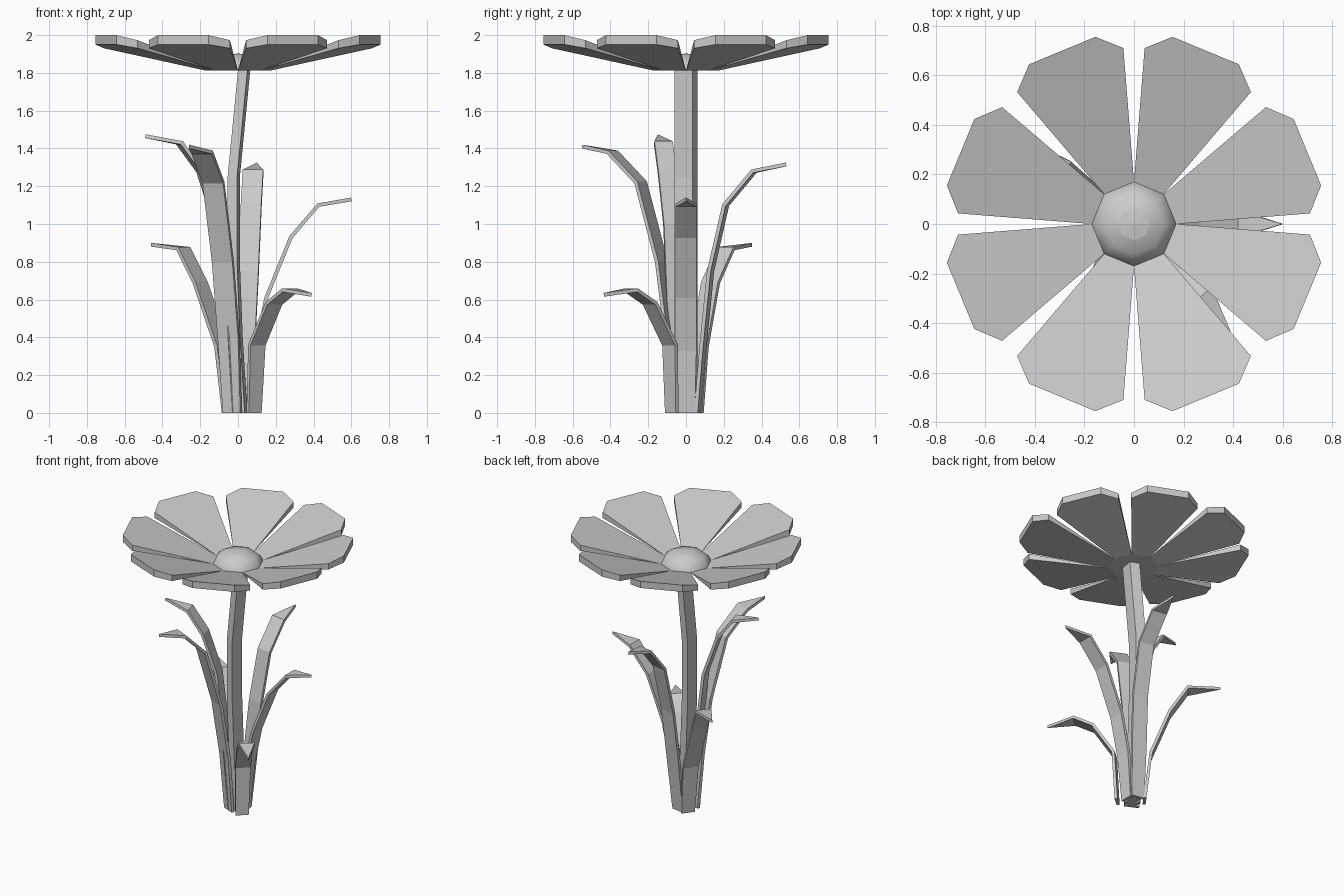
import bpy, math
from mathutils import Vector

if "Cube" in bpy.data.objects:
    bpy.data.objects.remove(bpy.data.objects["Cube"])


def make(name, verts, faces):
    me = bpy.data.meshes.new(name)
    me.from_pydata([tuple(v) for v in verts], [], faces)
    me.update()
    ob = bpy.data.objects.new(name, me)
    bpy.context.scene.collection.objects.link(ob)
    return ob


def loft(name, rings):
    """Skin closed rings of equal size and cap both ends."""
    n = len(rings[0])
    verts = [p for ring in rings for p in ring]
    faces = [list(range(n))[::-1], list(range(len(verts) - n, len(verts)))]
    for k in range(len(rings) - 1):
        for i in range(n):
            j = (i + 1) % n
            faces.append([k * n + i, k * n + j, (k + 1) * n + j, (k + 1) * n + i])
    return make(name, verts, faces)


BASE_Z = 1.812

# stem: four-sided section swept along a gentle bow
section = [(-.03, -.05), (.02, -.06), (.035, .035), (-.03, .06)]
path = [(.015, 0), (-.01, .4), (-.025, .8), (-.025, 1.25), (.03, BASE_Z + .003)]
loft("stem", [[(cx + x, y, z) for x, y in section] for cx, z in path])

# flower centre: flattened eight-sided dome
rings = []
for r, h in [(.17, 0), (.155, .035), (.12, .063), (.065, .083), (.005, .09)]:
    rings.append([(r * math.cos(i * math.pi / 4), r * math.sin(i * math.pi / 4), BASE_Z + h)
                  for i in range(8)])
dome = loft("flower_centre", rings)
for p in dome.data.polygons:
    p.use_smooth = abs(p.normal.z) < .99

# petals: wedges that thicken outwards from the rim of the dome
outline = [(.157, -.065), (.672, -.232), (.757, -.145), (.757, .145), (.672, .232), (.157, .065)]
for k in range(8):
    a = math.radians(22.5 + 45 * k)
    c, s = math.cos(a), math.sin(a)

    def place(r, t, slope):
        return (r * c - t * s, r * s + t * c, BASE_Z + slope * (r - .157))

    verts = [place(r, t, .23) for r, t in outline]
    verts += [place(r, t, .313) for r, t in outline[1:5]]
    make(f"petal_{k + 1}", verts,
         [[5, 4, 3, 2, 1, 0], [0, 6, 7, 8, 9, 5], [0, 1, 6], [4, 5, 9],
          [1, 2, 7, 6], [2, 3, 8, 7], [3, 4, 9, 8]])


# leaves: thin strips that bend outwards and end in a pointed tip
def leaf(name, pts, half=.055):
    pts = [Vector(p) for p in pts]
    d = pts[-1] - pts[0]
    side = Vector((-d.y, d.x, 0)).normalized()
    verts = []
    for i, p in enumerate(pts[:-1]):
        w = half * (.85 if i == 0 else 1)
        verts += [p - side * w, p + side * w]
    n = len(pts) - 1
    faces = [[2 * i, 2 * i + 1, 2 * i + 3, 2 * i + 2] for i in range(n - 1)]
    verts.append(pts[-1])
    faces.append([2 * n - 2, 2 * n - 1, 2 * n])
    ob = make(name, verts, faces)
    m = ob.modifiers.new("thickness", 'SOLIDIFY')
    m.thickness = .02
    m.offset = 0


leaf("leaf_right", [(.06, 0, 0), (.09, 0, .33), (.15, 0, .61), (.28, 0, .93),
                    (.425, 0, 1.10), (.6, 0, 1.13)])
leaf("leaf_left", [(-.03, -.03, 0), (-.06, -.05, .5), (-.11, -.07, 1.0), (-.2, -.1, 1.28),
                   (-.31, -.12, 1.43), (-.49, -.15, 1.465)], .05)
leaf("leaf_front", [(-.03, -.06, 0), (-.05, -.08, .4), (-.08, -.13, .8), (-.13, -.24, 1.22),
                    (-.19, -.39, 1.38), (-.26, -.55, 1.41)], .06)
leaf("leaf_back", [(.02, .06, 0), (.035, .09, .35), (.055, .13, .75), (.07, .21, 1.1),
                   (.08, .36, 1.28), (.1, .53, 1.315)])
leaf("leaf_back_left", [(-.05, .05, 0), (-.085, .07, .35), (-.2, .13, .69),
                        (-.29, .21, .87), (-.46, .35, .89)])
leaf("leaf_front_right", [(.085, -.075, 0), (.1, -.085, .36), (.19, -.19, .58),
                          (.275, -.29, .65), (.39, -.435, .625)], .052)
